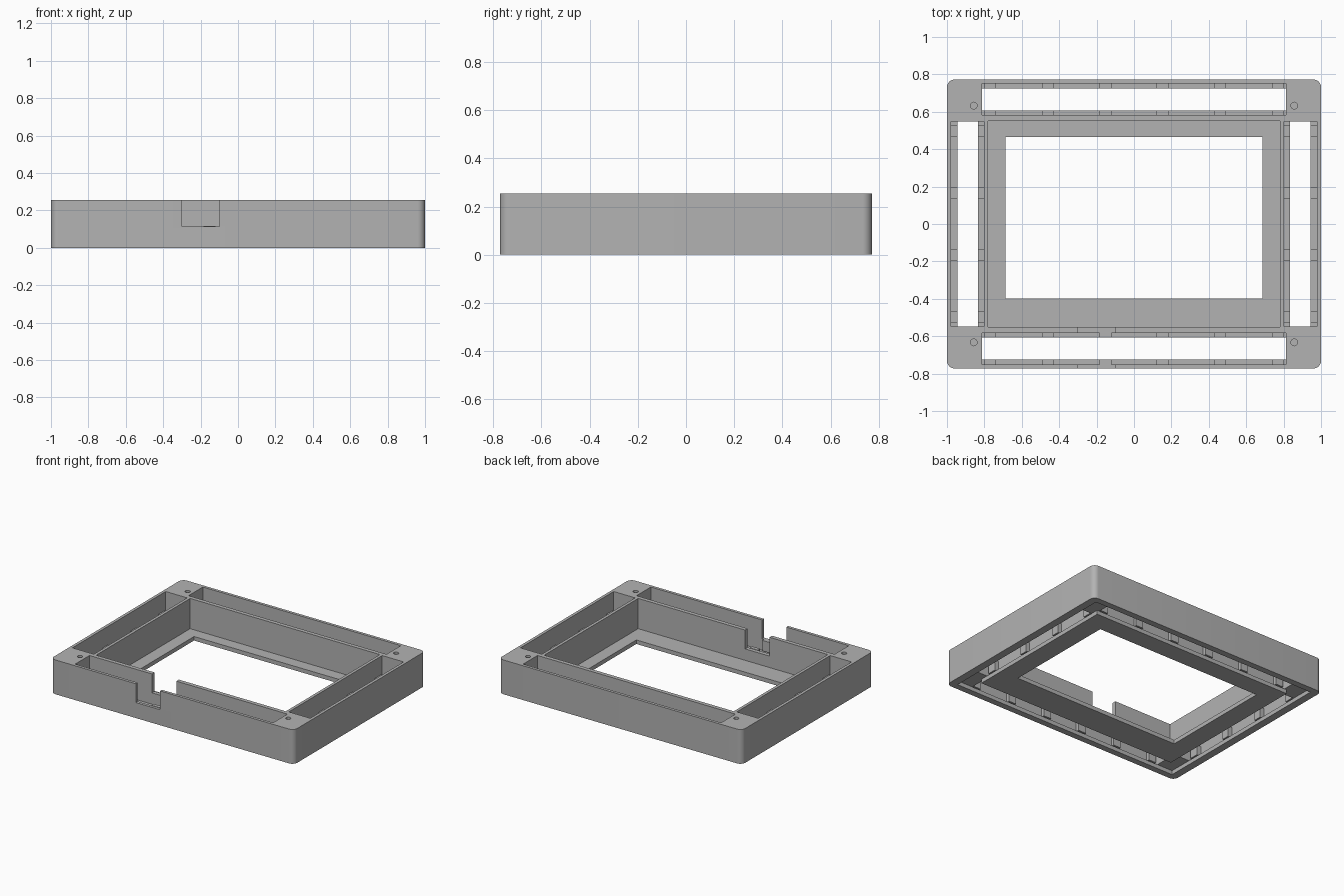
import bpy
import bmesh
import math
from mathutils import Matrix, Vector

cube = bpy.data.objects.get("Cube")
if cube:
    bpy.data.objects.remove(cube, do_unlink=True)

HEIGHT = 0.255
FLOOR = 0.03
BIG = 0.5

grey = bpy.data.materials.new("plain grey")
grey.use_nodes = True
colour = (0.45, 0.45, 0.45, 1)
grey.diffuse_color = colour
grey.node_tree.nodes["Principled BSDF"].inputs["Base Color"].default_value = colour


def add_box(bm, x, y, z):
    """Box from (min, max) ranges on each axis."""
    size = [r[1] - r[0] for r in (x, y, z)]
    mid = Vector([(r[0] + r[1]) / 2 for r in (x, y, z)])
    return bmesh.ops.create_cube(
        bm, size=1, matrix=Matrix.Translation(mid) @ Matrix.Diagonal((*size, 1)))


def finish(bm, name):
    mesh = bpy.data.meshes.new(name)
    bm.to_mesh(mesh)
    bm.free()
    mesh.materials.append(grey)
    obj = bpy.data.objects.new(name, mesh)
    bpy.context.collection.objects.link(obj)
    return obj


def select(obj):
    bpy.ops.object.select_all(action='DESELECT')
    obj.select_set(True)
    bpy.context.view_layer.objects.active = obj


def carve(target, bm):
    """Subtract a cutter mesh and throw the cutter away."""
    cutter = finish(bm, "cutter")
    cutter.hide_render = True
    mod = target.modifiers.new("cut", 'BOOLEAN')
    mod.operation = 'DIFFERENCE'
    mod.solver = 'EXACT'
    mod.object = cutter
    select(target)
    bpy.ops.object.modifier_apply(modifier=mod.name)
    bpy.data.objects.remove(cutter, do_unlink=True)


def carve_box(target, x, y, z):
    bm = bmesh.new()
    add_box(bm, x, y, z)
    carve(target, bm)


def side(sign, near, far):
    """Range mirrored to the chosen side."""
    return tuple(sorted((sign * near, sign * far)))


# Outer block with rounded vertical corners
bm = bmesh.new()
add_box(bm, (-1, 1), (-0.772, 0.772), (0, HEIGHT))
upright = [e for e in bm.edges if abs(e.verts[0].co.z - e.verts[1].co.z) > 0.1]
bmesh.ops.bevel(bm, geom=upright, offset=0.04, segments=8, profile=0.5, affect='EDGES')
frame = finish(bm, "frame")

# Central well and its window
carve_box(frame, (-0.78, 0.78), (-0.552, 0.552), (FLOOR, BIG))
carve_box(frame, (-0.687, 0.687), (-0.398, 0.465), (-BIG, BIG))

for s in (-1, 1):
    # Front and back channels, slots and underside groove
    carve_box(frame, (-0.814, 0.814), side(s, 0.582, 0.75), (FLOOR, BIG))
    carve_box(frame, (-0.80, 0.80), side(s, 0.607, 0.725), (-BIG, BIG))
    carve_box(frame, (-0.943, 0.943), side(s, 0.607, 0.725), (-BIG, FLOOR))
    # Side channels, slots and underside groove
    carve_box(frame, side(s, 0.802, 0.978), (-0.548, 0.548), (FLOOR, BIG))
    carve_box(frame, side(s, 0.833, 0.943), (-0.53, 0.53), (-BIG, BIG))
    carve_box(frame, side(s, 0.833, 0.943), (-0.725, 0.725), (-BIG, FLOOR))

# Cable notch through both front walls
carve_box(frame, (-0.30, -0.10), (-BIG * 2, -0.5), (0.115, BIG))

# Blind screw holes in the four corners
for sx in (-1, 1):
    for sy in (-1, 1):
        bm = bmesh.new()
        bmesh.ops.create_cone(
            bm, cap_ends=True, segments=24, radius1=0.018, radius2=0.018, depth=0.3,
            matrix=Matrix.Translation((sx * 0.857, sy * 0.633, HEIGHT)))
        carve(frame, bm)

# Small retaining tabs along both walls of every channel
bm = bmesh.new()
TAB_Z = (0.04, 0.118)
for s in (-1, 1):
    for m in (-1, 1):
        for a, b in ((0.74, 0.80), (0.43, 0.49), (0.12, 0.185)):
            for near, far in ((0.58, 0.607), (0.725, 0.752)):
                add_box(bm, side(m, a, b), side(s, near, far), TAB_Z)
        for a, b in ((0.465, 0.53), (0.137, 0.197)):
            for near, far in ((0.80, 0.833), (0.943, 0.98)):
                add_box(bm, side(s, near, far), side(m, a, b), TAB_Z)
tabs = finish(bm, "retaining_tabs")

select(frame)
bpy.ops.object.shade_smooth_by_angle(angle=math.radians(30))
